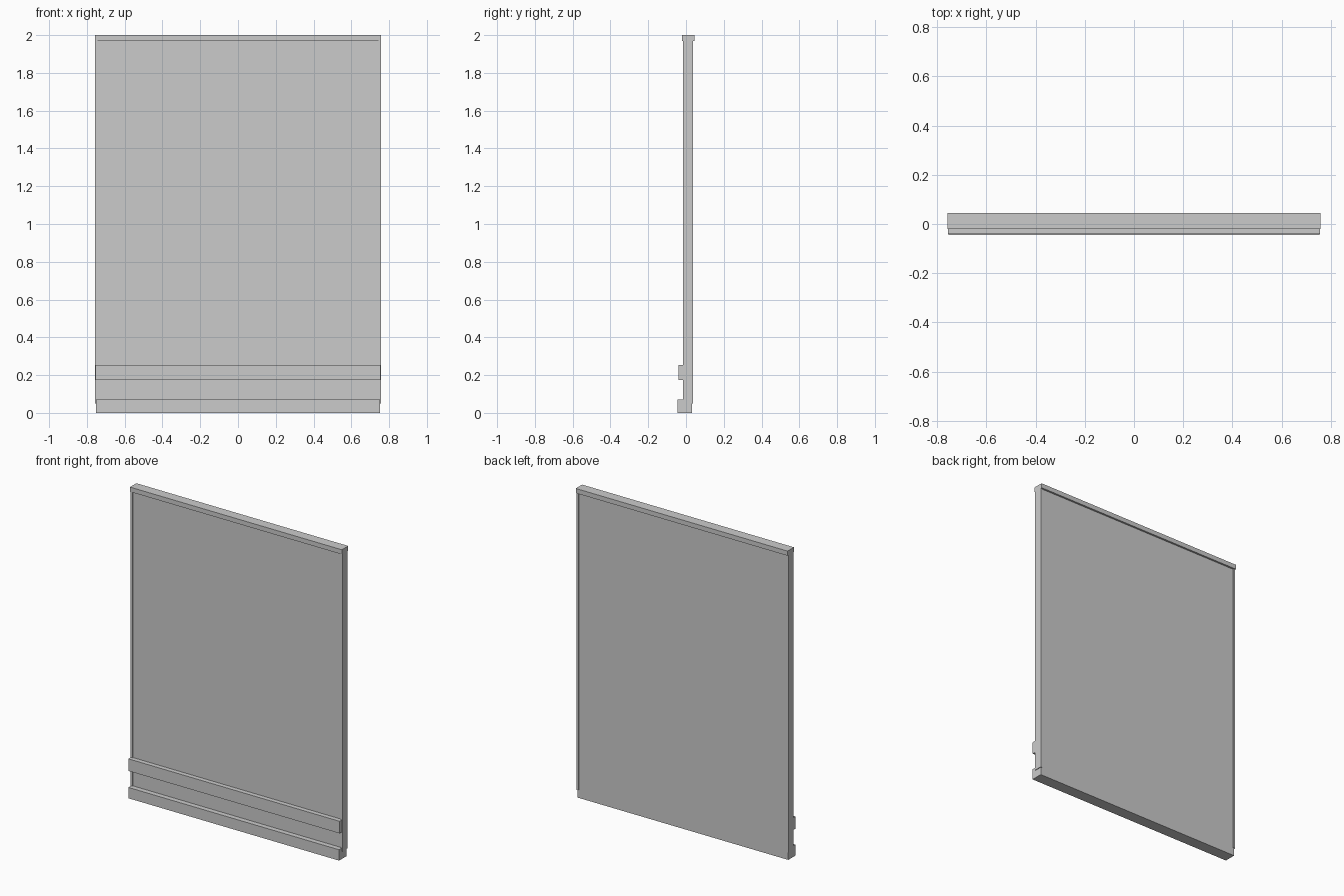
import bpy
import bmesh
from mathutils import Vector

if "Cube" in bpy.data.objects:
    bpy.data.objects.remove(bpy.data.objects["Cube"])


def box(name, x, y, z):
    """Axis-aligned box from (min, max) ranges."""
    bm = bmesh.new()
    bmesh.ops.create_cube(bm, size=1.0)
    lo, hi = Vector((x[0], y[0], z[0])), Vector((x[1], y[1], z[1]))
    size, mid = hi - lo, (hi + lo) / 2
    for v in bm.verts:
        v.co = Vector(c * s for c, s in zip(v.co, size)) + mid
    mesh = bpy.data.meshes.new(name)
    bm.to_mesh(mesh)
    bm.free()
    obj = bpy.data.objects.new(name, mesh)
    bpy.context.collection.objects.link(obj)
    return obj


HALF = 0.757          # half of overall width
INNER = 0.753         # half width of panel and foot
FRONT, BACK = -0.011, 0.032   # panel faces

# Main flat panel, running down to the ground
box("panel", (-INNER, INNER), (FRONT, BACK), (0.0, 1.985))

# Edge trims, slightly proud of the panel front and back
for side, name in ((-1, "left_edge_trim"), (1, "right_edge_trim")):
    xs = sorted((side * 0.744, side * HALF))
    box(name, xs, (-0.016, 0.037), (0.05, 1.97))

# Cap along the top
box("top_cap", (-HALF, HALF), (-0.021, 0.044), (1.97, 2.0))

# Front rail and foot board
box("front_rail", (-0.755, 0.755), (-0.041, FRONT), (0.175, 0.253))
box("foot_board", (-INNER, INNER), (-0.044, FRONT), (0.0, 0.07))
